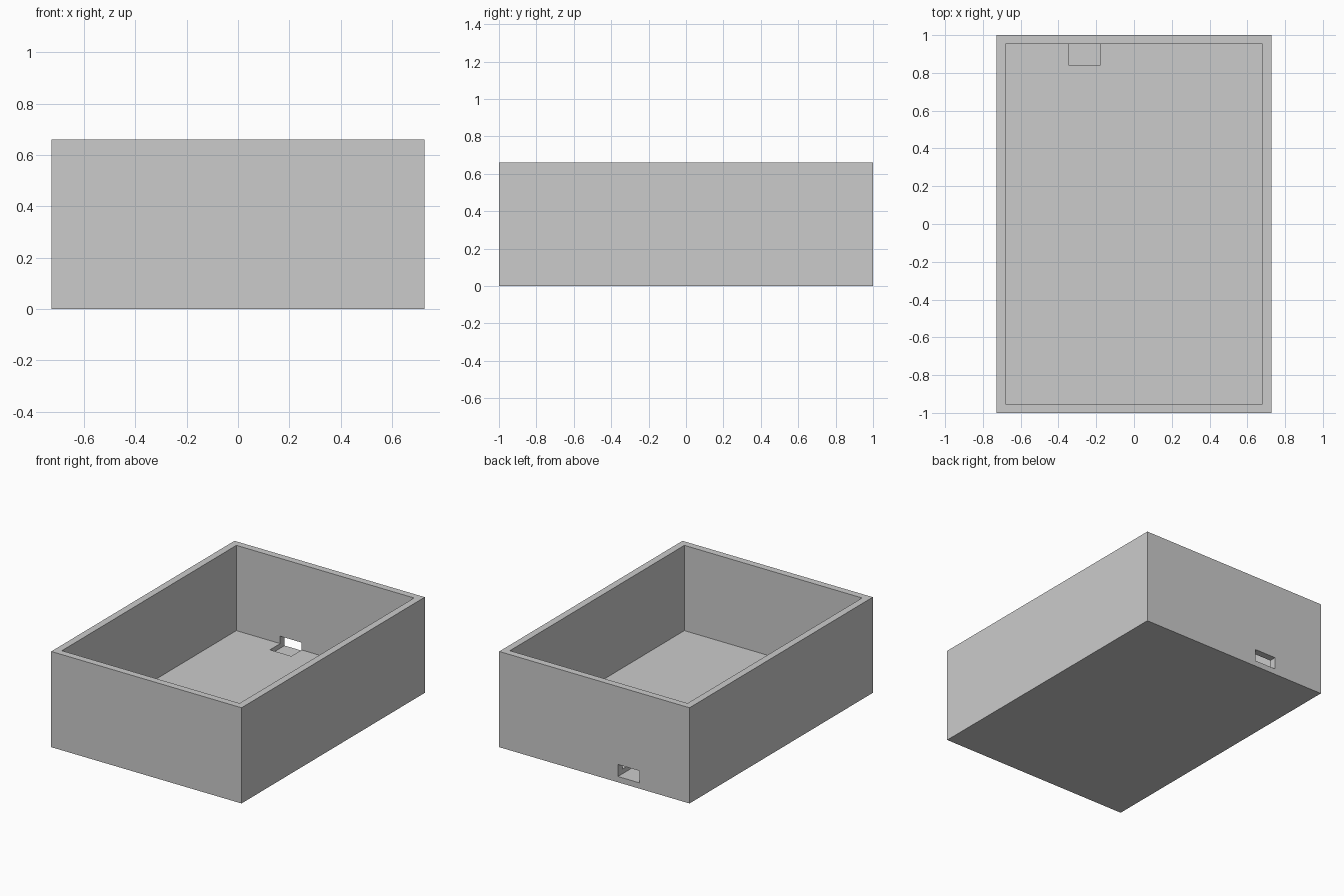
import bpy

# Remove the default cube only
cube = bpy.data.objects.get("Cube")
if cube:
    bpy.data.objects.remove(cube, do_unlink=True)

HALF_X, HALF_Y, HEIGHT = 0.727, 1.0, 0.661
WALL, FLOOR = 0.048, 0.072

grey = bpy.data.materials.new("plain grey")
grey.use_nodes = True
colour = (0.6, 0.6, 0.6, 1.0)
grey.diffuse_color = colour
for node in grey.node_tree.nodes:
    if node.type == 'BSDF_PRINCIPLED':
        node.inputs["Base Color"].default_value = colour


def block(name, low, high):
    """Axis-aligned block between two opposite corners."""
    centre = [(a + b) / 2 for a, b in zip(low, high)]
    size = [b - a for a, b in zip(low, high)]
    bpy.ops.mesh.primitive_cube_add(size=1, location=centre)
    obj = bpy.context.object
    obj.name = name
    obj.scale = size
    bpy.ops.object.transform_apply(location=True, rotation=True, scale=True)
    obj.data.materials.append(grey)
    return obj


def carve(target, cutter):
    """Subtract the cutter from the target, then discard the cutter."""
    cutter.hide_render = True
    mod = target.modifiers.new("carve", 'BOOLEAN')
    mod.operation = 'DIFFERENCE'
    mod.solver = 'EXACT'
    mod.object = cutter
    bpy.context.view_layer.objects.active = target
    bpy.ops.object.modifier_apply(modifier=mod.name)
    bpy.data.objects.remove(cutter, do_unlink=True)


# Open-topped case
case = block("open_case", (-HALF_X, -HALF_Y, 0), (HALF_X, HALF_Y, HEIGHT))

# Interior hollow
carve(case, block("hollow_cutter",
                  (WALL - HALF_X, WALL - HALF_Y, FLOOR),
                  (HALF_X - WALL, HALF_Y - WALL, HEIGHT + 0.2)))

# Cable port through the back wall, with its shallow recess in the floor
carve(case, block("port_cutter", (-0.344, 0.84, 0.04), (-0.18, HALF_Y + 0.1, 0.123)))
